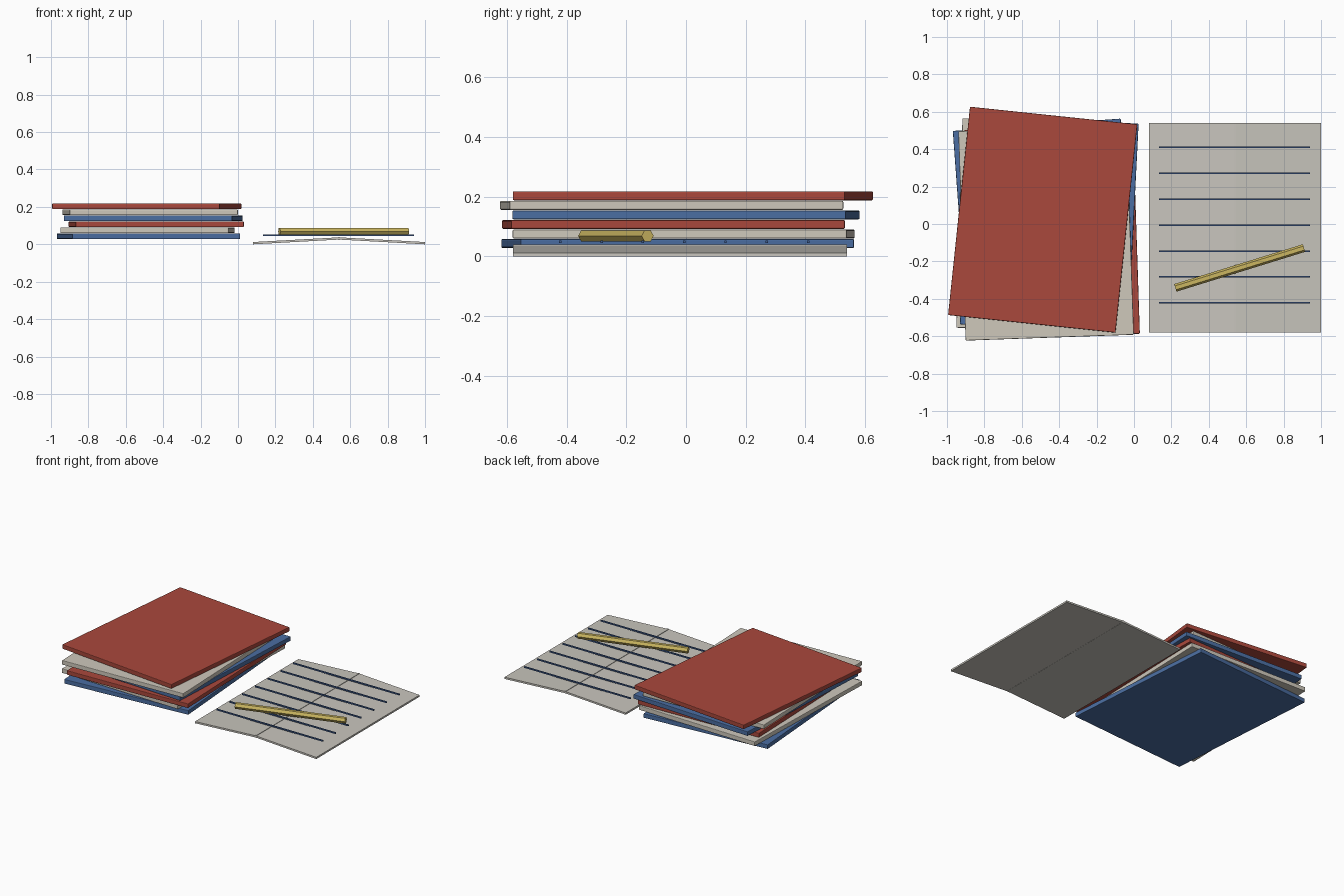
import bpy, bmesh
from math import radians

if "Cube" in bpy.data.objects:
    bpy.data.objects.remove(bpy.data.objects["Cube"])


def material(name, rgb):
    m = bpy.data.materials.new(name)
    m.diffuse_color = (*rgb, 1)
    m.use_nodes = True
    m.node_tree.nodes["Principled BSDF"].inputs["Base Color"].default_value = m.diffuse_color
    return m


RED = material("red_cover", (0.40, 0.065, 0.045))
BLUE = material("blue_cover", (0.07, 0.155, 0.36))
CREAM = material("cream_cover", (0.62, 0.58, 0.50))
PAPER = material("paper", (0.58, 0.56, 0.51))
INK = material("ink", (0.05, 0.11, 0.28))
YELLOW = material("pencil_paint", (0.60, 0.47, 0.12))


def box(name, size, loc, mat, turn=0, bevel=0):
    bm = bmesh.new()
    bmesh.ops.create_cube(bm, size=1)
    bmesh.ops.scale(bm, vec=size, verts=bm.verts)
    if bevel:
        bmesh.ops.bevel(bm, geom=bm.edges[:], offset=bevel, segments=2,
                        profile=0.5, affect='EDGES')
    return finish(bm, name, loc, mat, turn)


def finish(bm, name, loc, mat, turn=0):
    bmesh.ops.recalc_face_normals(bm, faces=bm.faces)
    me = bpy.data.meshes.new(name)
    bm.to_mesh(me)
    bm.free()
    me.materials.append(mat)
    ob = bpy.data.objects.new(name, me)
    bpy.context.collection.objects.link(ob)
    ob.location = loc
    ob.rotation_euler.z = radians(turn)
    return ob


# Stack of closed notebooks, bottom to top: x, y, turn, cover
stack = [(-0.479, -0.028, 4.2, BLUE), (-0.484, -0.008, -1.7, CREAM),
         (-0.437, -0.042, 1.9, RED), (-0.453, 0.0, -2.9, BLUE),
         (-0.470, -0.048, 2.0, CREAM), (-0.488, 0.023, -6.0, RED)]
for i, (x, y, turn, mat) in enumerate(stack):
    box(f"notebook_{i + 1}", (0.90, 1.12, 0.030), (x, y, 0.043 + i * 0.032),
        mat, turn, bevel=0.004)

# Open notebook: two thin leaves sloping down from the centre fold
FOLD, MID_Y, DEPTH = 0.54, -0.02, 1.12
for side, name in ((-1, "left_page"), (1, "right_page")):
    profile = [(0.004, 0.025), (0.46, 0.0), (0.46, 0.012), (0.004, 0.037)]
    bm = bmesh.new()
    face = bm.faces.new([bm.verts.new((side * x, -DEPTH / 2, z)) for x, z in profile])
    ext = bmesh.ops.extrude_face_region(bm, geom=[face])
    bmesh.ops.translate(bm, vec=(0, DEPTH, 0),
                        verts=[v for v in ext["geom"] if isinstance(v, bmesh.types.BMVert)])
    finish(bm, name, (FOLD, MID_Y, 0), PAPER)
box("centre_fold", (0.010, DEPTH, 0.016), (FOLD, MID_Y, 0.032), PAPER)

# Ruled lines
for i in range(7):
    box(f"ruled_line_{i + 1}", (0.805, 0.008, 0.009),
        (0.5375, -0.006 + (i - 3) * 0.1385, 0.0485), INK)

# Six-sided pencil resting on the lines
bm = bmesh.new()
bmesh.ops.create_cone(bm, cap_ends=True, segments=6, radius1=0.0212,
                      radius2=0.0212, depth=0.72)
ys = [v.co.y for v in bm.verts]
pencil = finish(bm, "pencil", (0.565, -0.235, 0.0685), YELLOW)
# lay it along x with a flat side down, then swing it across the pages
flat_twist = 0 if max(ys) > 0.02 else 90
pencil.rotation_euler = (radians(flat_twist), 0, 0)
pencil.rotation_mode = 'QUATERNION'
from mathutils import Matrix
pencil.rotation_quaternion = (Matrix.Rotation(radians(17.2), 4, 'Z')
                              @ Matrix.Rotation(radians(90), 4, 'Y')
                              @ Matrix.Rotation(radians(90 - 90 if flat_twist == 0 else 90), 4, 'Z')
                              ).to_quaternion()
